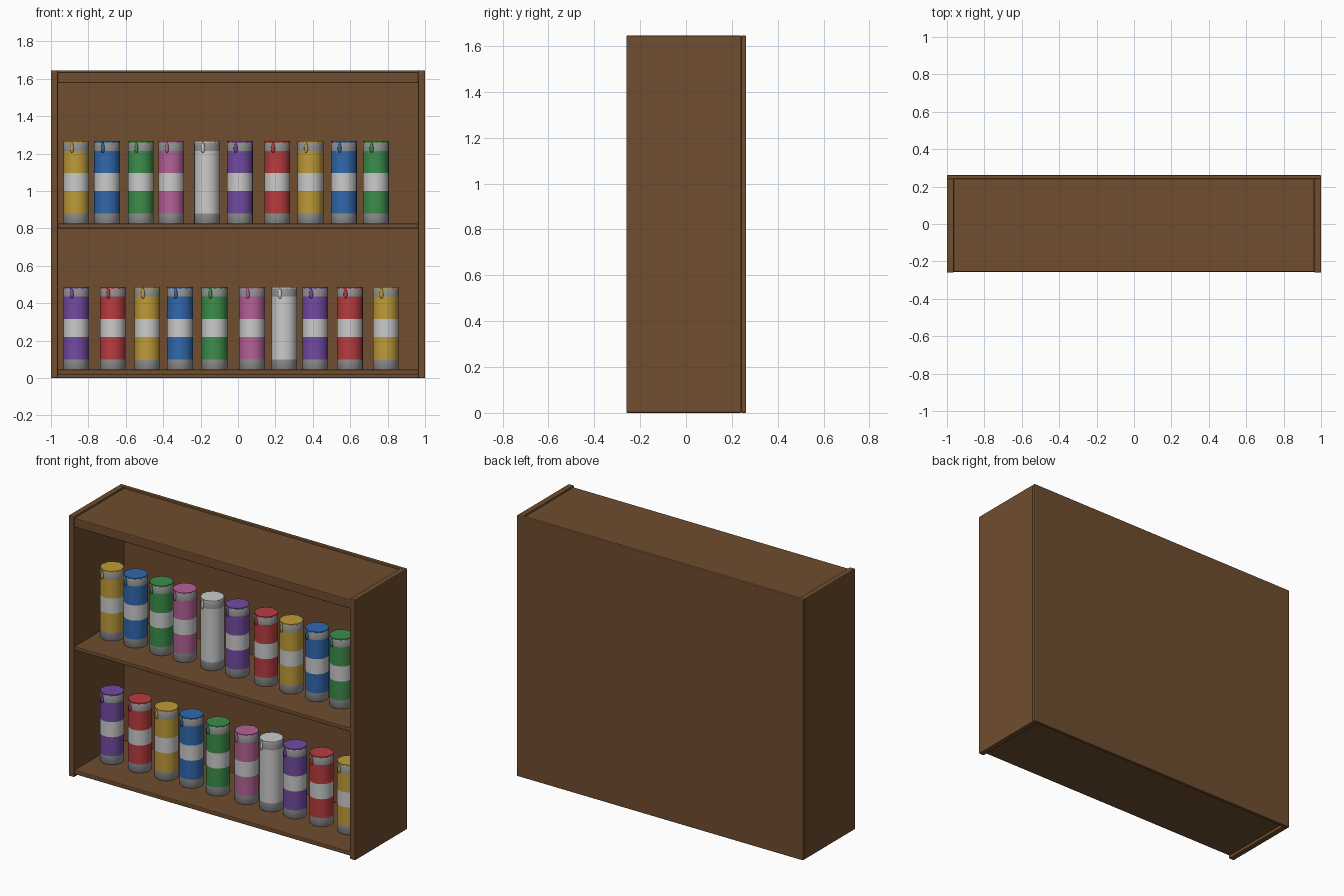
import bpy, bmesh, math

if "Cube" in bpy.data.objects:
    bpy.data.objects.remove(bpy.data.objects["Cube"])


def material(name, rgb):
    m = bpy.data.materials.new(name)
    m.diffuse_color = (*rgb, 1)
    m.use_nodes = True
    m.node_tree.nodes["Principled BSDF"].inputs["Base Color"].default_value = m.diffuse_color
    return m


WOOD = material("wood", (0.16, 0.075, 0.028))
METAL = material("metal", (0.29, 0.29, 0.29))
LABEL = material("label", (0.56, 0.56, 0.54))
PAINT = {n: material(n, c) for n, c in {
    "purple": (0.17, 0.07, 0.36), "red": (0.48, 0.045, 0.05),
    "gold": (0.52, 0.33, 0.04), "blue": (0.03, 0.14, 0.42),
    "green": (0.045, 0.27, 0.07), "pink": (0.46, 0.12, 0.31),
    "white": (0.60, 0.60, 0.58)}.items()}
HUES = ["purple", "red", "gold", "blue", "green", "pink", "white"]


def finish(name, bm, mats):
    me = bpy.data.meshes.new(name)
    bmesh.ops.recalc_face_normals(bm, faces=bm.faces)
    bm.to_mesh(me)
    bm.free()
    for m in mats:
        me.materials.append(m)
    ob = bpy.data.objects.new(name, me)
    bpy.context.collection.objects.link(ob)
    bpy.ops.object.select_all(action='DESELECT')
    ob.select_set(True)
    bpy.context.view_layer.objects.active = ob
    return ob


def board(name, x0, x1, y0, y1, z0, z1):
    bm = bmesh.new()
    bmesh.ops.create_cube(bm, size=1)
    for v in bm.verts:
        v.co = ((x0 + x1) / 2 + v.co.x * (x1 - x0),
                (y0 + y1) / 2 + v.co.y * (y1 - y0),
                (z0 + z1) / 2 + v.co.z * (z1 - z0))
    ob = finish(name, bm, [WOOD])
    bev = ob.modifiers.new("soft_edges", 'BEVEL')
    bev.width, bev.segments = 0.005, 2


def can(name, x, y, z, hue):
    # body: lathed profile, one material slot per band
    n = 32
    profile = [(0, 0, 0), (0.066, 0, 0), (0.069, 0.004, 0), (0.069, 0.055, 0),
               (0.069, 0.055, 1), (0.069, 0.175, 1), (0.069, 0.270, 2),
               (0.069, 0.390, 1), (0.069, 0.430, 0), (0.066, 0.435, 0), (0, 0.435, 0)]
    bm = bmesh.new()
    rings = []
    for r, h, _ in profile:
        if r == 0:
            rings.append([bm.verts.new((x, y, z + h))] * n)
        else:
            rings.append([bm.verts.new((x + r * math.cos(2 * math.pi * i / n),
                                        y + r * math.sin(2 * math.pi * i / n), z + h))
                          for i in range(n)])
    for k in range(len(rings) - 1):
        if profile[k][:2] == profile[k + 1][:2]:
            continue
        for i in range(n):
            j = (i + 1) % n
            quad = [rings[k][i], rings[k][j], rings[k + 1][j], rings[k + 1][i]]
            f = bm.faces.new(list(dict.fromkeys(quad)))
            f.material_index = profile[k + 1][2]
    bmesh.ops.remove_doubles(bm, verts=bm.verts, dist=1e-5)
    finish(name, bm, [METAL, PAINT[hue], LABEL])
    bpy.ops.object.shade_smooth_by_angle(angle=math.radians(40))

    # scalloped layer of paint on the lid
    bm = bmesh.new()
    m = 48
    low, top = [[bm.verts.new((x + r * math.cos(2 * math.pi * i / m),
                               y + r * math.sin(2 * math.pi * i / m), z + h))
                 for i in range(m) for r in [0.067 + 0.002 * math.cos(math.pi * i / 2)]]
                for h in (0.432, 0.441)]
    bm.faces.new(top)
    bm.faces.new(low[::-1])
    for i in range(m):
        j = (i + 1) % m
        bm.faces.new((low[i], low[j], top[j], top[i]))
    finish(name + "_paint_lid", bm, [PAINT[hue]])

    # teardrop of paint running down the front
    bm = bmesh.new()
    bmesh.ops.create_uvsphere(bm, u_segments=12, v_segments=8, radius=1)
    for v in bm.verts:
        w = 0.010 * (1 - 0.35 * v.co.z)
        v.co = (x - 0.023 + w * v.co.x, y - 0.066 + 0.8 * w * v.co.y,
                z + 0.409 + 0.030 * v.co.z)
    finish(name + "_drip", bm, [PAINT[hue]])
    bpy.ops.object.shade_smooth()


# cabinet
board("left_side", -1, -0.963, -0.26, 0.242, 0, 1.645)
board("right_side", 0.963, 1, -0.26, 0.242, 0, 1.645)
board("back_panel", -1, 1, 0.24, 0.262, 0, 1.645)
board("top_board", -0.965, 0.965, -0.256, 0.242, 1.577, 1.635)
board("middle_shelf", -0.965, 0.965, -0.256, 0.242, 0.80, 0.825)
board("bottom_board", -0.965, 0.965, -0.256, 0.242, 0.018, 0.045)

# two rows of paint cans
ROWS = {
    "lower": (0.045, 0, [-.865, -.67, -.485, -.31, -.125, .075, .247, .413, .598, .79]),
    "upper": (0.825, 2, [-.865, -.70, -.52, -.357, -.165, .01, .21, .387, .566, .737])}
for row, (z, start, xs) in ROWS.items():
    for i, x in enumerate(xs):
        can(f"{row}_can_{i + 1}", x, -0.02, z, HUES[(start + i) % 7])
